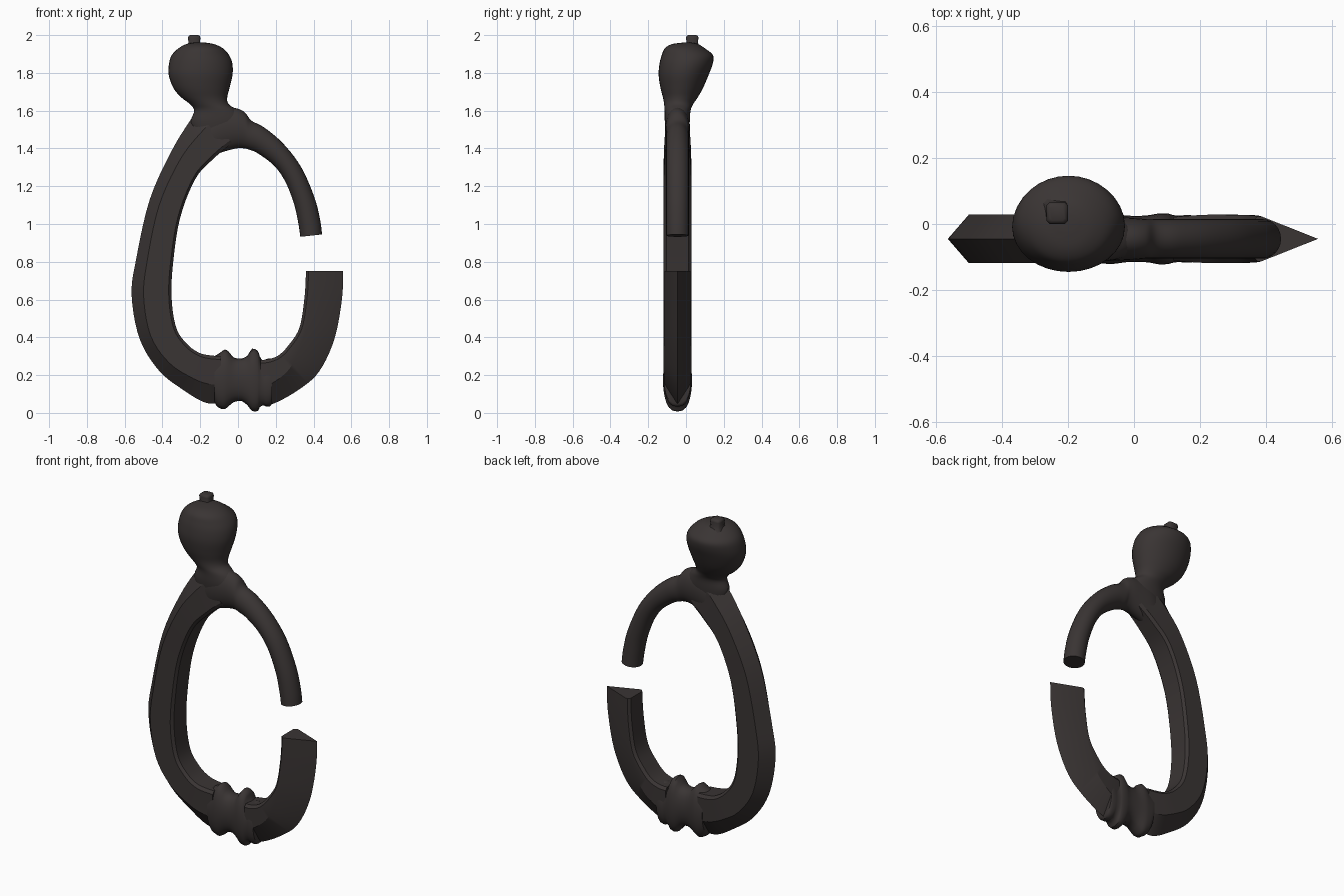
import bpy, bmesh, math
from mathutils import Vector

mat = bpy.data.materials.new("dark iron")
mat.diffuse_color = (0.042, 0.035, 0.034, 1)
YC = -0.045  # centre plane of the ring


def spline(rows, sub):
    """Catmull-Rom through rows of numbers."""
    out = []
    n = len(rows)
    for i in range(n - 1):
        a, b, c, d = (rows[max(i - 1, 0)], rows[i], rows[i + 1], rows[min(i + 2, n - 1)])
        for s in range(sub):
            t = s / sub
            out.append([0.5 * (2 * q + (r - p) * t + (2 * p - 5 * q + 4 * r - u) * t * t
                        + (3 * q - p - 3 * r + u) * t ** 3) for p, q, r, u in zip(a, b, c, d)])
    out.append(list(rows[-1]))
    return out


def skin(name, rings, angle=30):
    """Skin a list of equal-length point rings, with end caps."""
    bm = bmesh.new()
    vs = [[bm.verts.new(p) for p in r] for r in rings]
    n = len(vs[0])
    for a, b in zip(vs, vs[1:]):
        for i in range(n):
            j = (i + 1) % n
            bm.faces.new((a[i], a[j], b[j], b[i]))
    bm.faces.new(vs[0])
    bm.faces.new(vs[-1])
    bmesh.ops.recalc_face_normals(bm, faces=bm.faces)
    me = bpy.data.meshes.new(name)
    bm.to_mesh(me)
    bm.free()
    me.materials.append(mat)
    ob = bpy.data.objects.new(name, me)
    bpy.context.collection.objects.link(ob)
    bpy.ops.object.select_all(action='DESELECT')
    ob.select_set(True)
    bpy.context.view_layer.objects.active = ob
    bpy.ops.object.shade_smooth_by_angle(angle=math.radians(angle))
    return ob


def wedge(b):
    # pointed outer edge, flat sides, flat inner face with a small chamfer
    return [(0, 0), (b, 1), (max(b + 0.03, 0.93), 1), (1, 0.8)], True


def rounded(power):
    n = 12
    half = [((1 - math.cos(math.pi * i / n)) / 2, max(math.sin(math.pi * i / n), 0) ** power)
            for i in range(n + 1)]
    half[-1] = (1, 0)
    return half, False


def loft(name, stations, section, sub=5, angle=30):
    """Stations: outer x, outer z, inner x, inner z, half depth, section value."""
    rings = []
    for xo, zo, xi, zi, h, k in spline(stations, sub):
        half, flat = section(k)
        back = half[:0:-1] if flat else half[-2:0:-1]
        pts = [(t, -w) for t, w in half] + [(t, w) for t, w in back]
        rings.append([(xo + (xi - xo) * t, YC + h * w, zo + (zi - zo) * t) for t, w in pts])
    return skin(name, rings, angle)


# long left side of the ring, bevelled on its outer edge
H = 0.073
loft("left_arm", [
    (-0.20, 1.62, -0.03, 1.43, 0.058, .4), (-0.245, 1.56, -0.125, 1.35, 0.066, .38),
    (-0.35, 1.39, -0.225, 1.24, H, .34), (-0.467, 1.13, -0.307, 1.03, H, .31),
    (-0.54, 0.81, -0.345, 0.78, H, .3), (-0.563, 0.62, -0.351, 0.60, H, .3),
    (-0.52, 0.39, -0.325, 0.445, H, .3), (-0.415, 0.22, -0.265, 0.36, H, .33),
    (-0.28, 0.115, -0.205, 0.318, H, .37), (-0.175, 0.055, -0.15, 0.305, 0.07, .4),
    (-0.09, 0.05, -0.09, 0.30, 0.066, .4)], wedge)

# short lower right side, a long wedge in section
loft("lower_right_arm", [
    (0.557, 0.75, 0.36, 0.75, 0.068, .87), (0.55, 0.60, 0.352, 0.61, 0.07, .87),
    (0.51, 0.39, 0.325, 0.45, 0.072, .82), (0.43, 0.22, 0.265, 0.355, H, .7),
    (0.325, 0.125, 0.215, 0.305, H, .55), (0.19, 0.05, 0.165, 0.285, 0.07, .45),
    (0.12, 0.045, 0.12, 0.28, 0.066, .4)], wedge)

# ribbed collar at the bottom: x, bottom z, top z
collar = [(-0.125, .06, .30), (-0.112, .035, .308), (-0.09, .022, .322), (-0.07, .02, .335),
          (-0.05, .035, .325), (-0.02, .058, .292), (0.02, .062, .288), (0.05, .04, .303),
          (0.075, .01, .34), (0.105, .01, .328), (0.115, .03, .30), (0.135, .04, .272),
          (0.15, .033, .285), (0.172, .036, .288), (0.18, .05, .275)]
loft("collar", [(x, lo, x, hi, 0.07 + (hi - lo - 0.23) * 0.07, 0.75) for x, lo, hi in collar],
     rounded, 2, 35)

# round upper right arm, thick where it meets the neck
loft("upper_right_arm", [
    (-0.22, 1.57, -0.18, 1.32, 0.05, 1), (-0.12, 1.62, -0.11, 1.37, 0.066, .9),
    (-0.02, 1.615, -0.01, 1.40, 0.064, .95), (0.035, 1.592, 0.035, 1.40, 0.06, 1),
    (0.07, 1.548, 0.06, 1.393, 0.06, 1), (0.14, 1.51, 0.105, 1.374, 0.06, 1),
    (0.24, 1.425, 0.19, 1.31, 0.06, 1), (0.335, 1.30, 0.25, 1.225, 0.06, 1),
    (0.405, 1.14, 0.297, 1.105, 0.06, 1), (0.435, 1.02, 0.32, 1.00, 0.06, 1),
    (0.445, 0.945, 0.33, 0.932, 0.06, 1)], rounded)

# bulb and neck: z, x min, x max, y min, y max
bulb = [(1.46, -0.23, 0.0, -0.10, 0.01), (1.54, -0.25, 0.03, -0.112, 0.02),
        (1.60, -0.232, -0.005, -0.113, 0.024), (1.635, -0.255, -0.05, -0.116, 0.038),
        (1.67, -0.30, -0.057, -0.122, 0.062), (1.72, -0.342, -0.045, -0.135, 0.09),
        (1.79, -0.367, -0.029, -0.145, 0.12), (1.85, -0.365, -0.03, -0.14, 0.142),
        (1.895, -0.35, -0.048, -0.128, 0.142), (1.93, -0.315, -0.08, -0.112, 0.10),
        (1.952, -0.275, -0.125, -0.075, 0.065), (1.96, -0.235, -0.17, -0.02, 0.03)]
rings = []
for z, x0, x1, y0, y1 in spline(bulb, 4):
    rings.append([((x0 + x1) / 2 + (x1 - x0) / 2 * math.cos(a), (y0 + y1) / 2 + (y1 - y0) / 2 * math.sin(a), z)
                  for a in (math.tau * i / 32 for i in range(32))])
skin("bulb_and_neck", rings, 40)

# small square stub on top
stub = []
for z, r in ((1.93, .045), (1.96, .03), (1.985, .033), (1.995, .03), (2.0, .022)):
    stub.append([Vector((-0.232, 0.033, z)) + Vector((sx * r, sy * r, 0)) * f
                 for sx, sy, f in ((-1, -.7, 1), (-.7, -1, 1), (.7, -1, 1), (1, -.7, 1),
                                   (1, .7, 1), (.7, 1, 1), (-.7, 1, 1), (-1, .7, 1))])
skin("top_stub", stub, 50)
